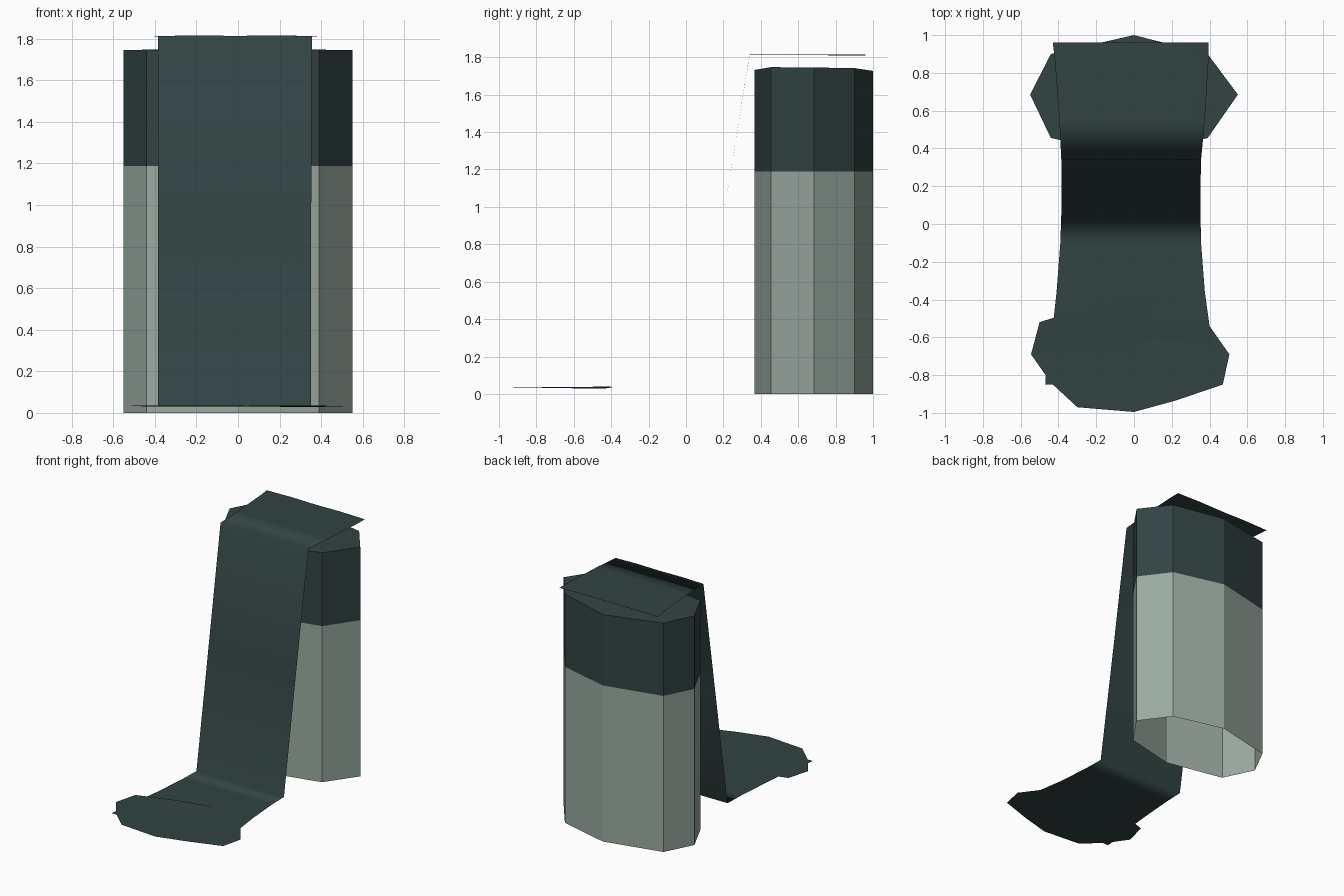
import bpy, bmesh

if "Cube" in bpy.data.objects:
    bpy.data.objects.remove(bpy.data.objects["Cube"])


def material(name, rgb):
    m = bpy.data.materials.new(name)
    m.diffuse_color = (*rgb, 1)
    m.use_nodes = True
    m.node_tree.nodes["Principled BSDF"].inputs["Base Color"].default_value = m.diffuse_color
    return m


PALE = material("pale grey green", (0.32, 0.40, 0.35))
DARK = material("dark teal", (0.032, 0.056, 0.056))


def make_object(name, bm, mats):
    me = bpy.data.meshes.new(name)
    bm.to_mesh(me)
    bm.free()
    for m in mats:
        me.materials.append(m)
    ob = bpy.data.objects.new(name, me)
    bpy.context.collection.objects.link(ob)
    return ob


# Pillar: eight-sided shell, open below, dark upper band and lid
outline = [(0, 0.365), (0.39, 0.455), (0.55, 0.685), (0.39, 0.90),
           (0, 1.0), (-0.44, 0.90), (-0.55, 0.685), (-0.44, 0.455)]
top_z = [1.732, 1.747, 1.745, 1.742, 1.727, 1.742, 1.745, 1.747]
bm = bmesh.new()
rings = [[bm.verts.new((x, y, z)) for (x, y), z in zip(outline, heights)]
         for heights in ([0] * 8, [1.188] * 8, top_z)]
for level in range(2):
    for i in range(8):
        j = (i + 1) % 8
        f = bm.faces.new((rings[level][i], rings[level][j],
                          rings[level + 1][j], rings[level + 1][i]))
        f.material_index = level
centre = bm.verts.new((0, 0.685, 1.745))
for i in range(8):
    f = bm.faces.new((rings[2][i], rings[2][(i + 1) % 8], centre))
    f.material_index = 1
make_object("pillar", bm, [PALE, DARK])

# Draped sheet: rows of (y, z, left x, right x) from the rear top to the floor
rows = [(0.96, 1.81, -0.43, 0.395), (0.88, 1.81, -0.42, 0.395),
        (0.55, 1.812, -0.395, 0.375), (0.34, 1.812, -0.385, 0.355),
        (0.195, 0.92, -0.385, 0.352), (0.05, 0.032, -0.385, 0.352),
        (-0.10, 0.032, -0.39, 0.355), (-0.36, 0.032, -0.41, 0.375),
        (-0.54, 0.034, -0.43, 0.40), (-0.70, 0.031, -0.46, 0.44),
        (-0.85, 0.033, -0.47, 0.47)]
COLS = 4
bm = bmesh.new()
grid = []
for y, z, left, right in rows:
    grid.append([])
    for c in range(COLS + 1):
        bow = (0, 0.004, 0.001, 0.004, 0)[c] if z > 1.5 else 0
        grid[-1].append(bm.verts.new((left + (right - left) * c / COLS, y, z + bow)))
for a, b in zip(grid, grid[1:]):
    for c in range(COLS):
        f = bm.faces.new((a[c], b[c], b[c + 1], a[c + 1]))
        f.smooth = True
sheet = make_object("draped_sheet", bm, [DARK])
weighted = sheet.modifiers.new("fold shading", 'WEIGHTED_NORMAL')
weighted.weight = 50

# Foot pad: thin irregular disc whose left half lies just above the sheet
pad = [(0, -0.38, 0.038), (-0.25, -0.44, 0.039), (-0.50, -0.52, 0.037),
       (-0.545, -0.69, 0.036), (-0.44, -0.84, 0.036), (-0.30, -0.97, 0.036),
       (0, -0.995, 0.036), (0.22, -0.935, 0.036), (0.47, -0.85, 0.034),
       (0.505, -0.69, 0.032), (0.40, -0.54, 0.029), (0.25, -0.44, 0.028)]
bm = bmesh.new()
ring = [bm.verts.new(p) for p in pad]
hub = bm.verts.new((0, -0.70, 0.036))
for i in range(len(ring)):
    bm.faces.new((ring[i], ring[(i + 1) % len(ring)], hub))
make_object("foot_pad", bm, [DARK])
